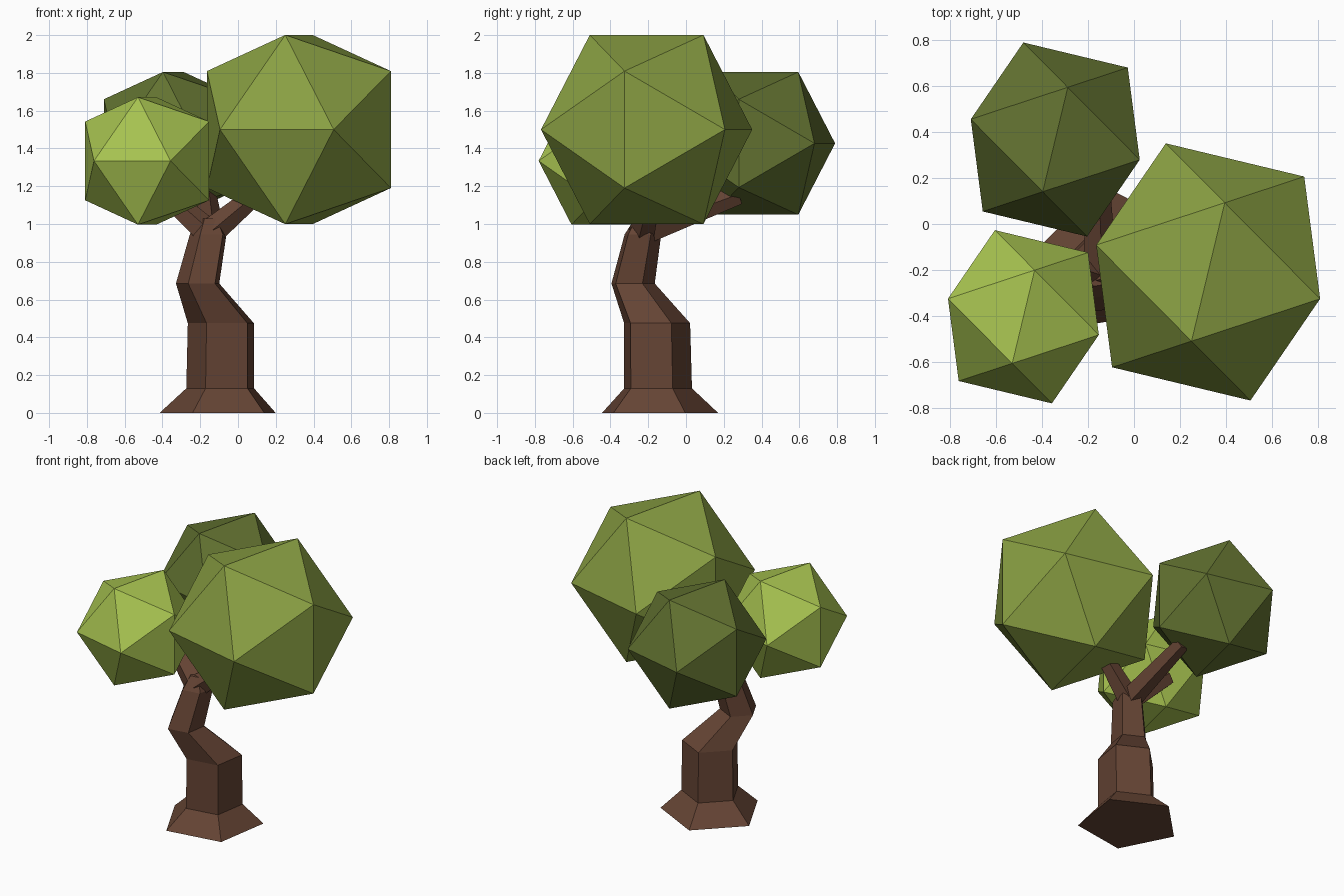
import bpy, bmesh, math
from mathutils import Vector, Matrix

if "Cube" in bpy.data.objects:
    bpy.data.objects.remove(bpy.data.objects["Cube"])


def material(name, rgb):
    # sRGB 0-255 to linear
    lin = [((c / 255 + 0.055) / 1.055) ** 2.4 for c in rgb]
    m = bpy.data.materials.new(name)
    m.diffuse_color = (*lin, 1)
    m.use_nodes = True
    m.node_tree.nodes["Principled BSDF"].inputs["Base Color"].default_value = m.diffuse_color
    return m


bark = material("brown bark", (101, 68, 52))
mid_green = material("mid green", (138, 160, 67))
light_green = material("light green", (167, 195, 80))
dark_green = material("dark green", (99, 115, 49))


def finish(name, bm, mat):
    bmesh.ops.recalc_face_normals(bm, faces=bm.faces)
    me = bpy.data.meshes.new(name)
    bm.to_mesh(me)
    bm.free()
    me.materials.append(mat)
    ob = bpy.data.objects.new(name, me)
    bpy.context.collection.objects.link(ob)
    return ob


def loft(name, rings, mat):
    """Join closed rings of points into a capped tube."""
    bm = bmesh.new()
    vr = [[bm.verts.new(p) for p in ring] for ring in rings]
    n = len(vr[0])
    for a, b in zip(vr, vr[1:]):
        for i in range(n):
            j = (i + 1) % n
            bm.faces.new((a[i], a[j], b[j], b[i]))
    bm.faces.new(vr[0])
    bm.faces.new(vr[-1])
    return finish(name, bm, mat)


def pentagon(center, r, rot=Matrix.Identity(3)):
    angles = [math.radians(27 + 72 * i) for i in range(5)]
    return [Vector(center) + rot @ Vector((r * math.cos(a), r * math.sin(a), 0))
            for a in angles]


def branch(name, start, end, r0, r1):
    rot = (Vector(end) - Vector(start)).to_track_quat('Z', 'Y').to_matrix()
    loft(name, [pentagon(start, r0, rot), pentagon(end, r1, rot)], bark)


def foliage(name, center, half_edge, mat):
    """Icosahedron from three golden rectangles, with a level edge on top."""
    phi = (1 + 5 ** 0.5) / 2
    rot = Matrix.Rotation(math.radians(-13.5), 3, 'Z')
    bm = bmesh.new()
    for s in (-1, 1):
        for t in (-phi, phi):
            for p in ((0, s, t), (s, t, 0), (t, 0, s)):
                bm.verts.new(Vector(center) + rot @ Vector(p) * half_edge)
    bmesh.ops.convex_hull(bm, input=bm.verts)
    finish(name, bm, mat)


# Crooked trunk with flared foot
loft("trunk", [pentagon(c, r) for c, r in (
    ((-0.092, -0.153, 0), 0.327),
    ((-0.085, -0.157, 0.13), 0.191),
    ((-0.082, -0.162, 0.475), 0.186),
    ((-0.208, -0.286, 0.685), 0.122),
    ((-0.153, -0.233, 0.945), 0.103),
    ((-0.152, -0.222, 1.03), 0.055),
)], bark)

# Three branches, one into each crown
branch("right_branch", (-0.14, -0.228, 0.96), (0.1, -0.18, 1.16), 0.075, 0.052)
branch("left_branch", (-0.17, -0.225, 0.96), (-0.4, -0.15, 1.17), 0.075, 0.055)
branch("back_branch", (-0.15, -0.215, 0.965), (-0.165, 0.28, 1.15), 0.078, 0.052)

# Foliage crowns
foliage("large_crown", (0.3225, -0.2085, 1.5), 0.3095, mid_green)
foliage("back_crown", (-0.3425, 0.3675, 1.427), 0.2335, dark_green)
foliage("small_crown", (-0.481, -0.4035, 1.334), 0.2085, light_green)
